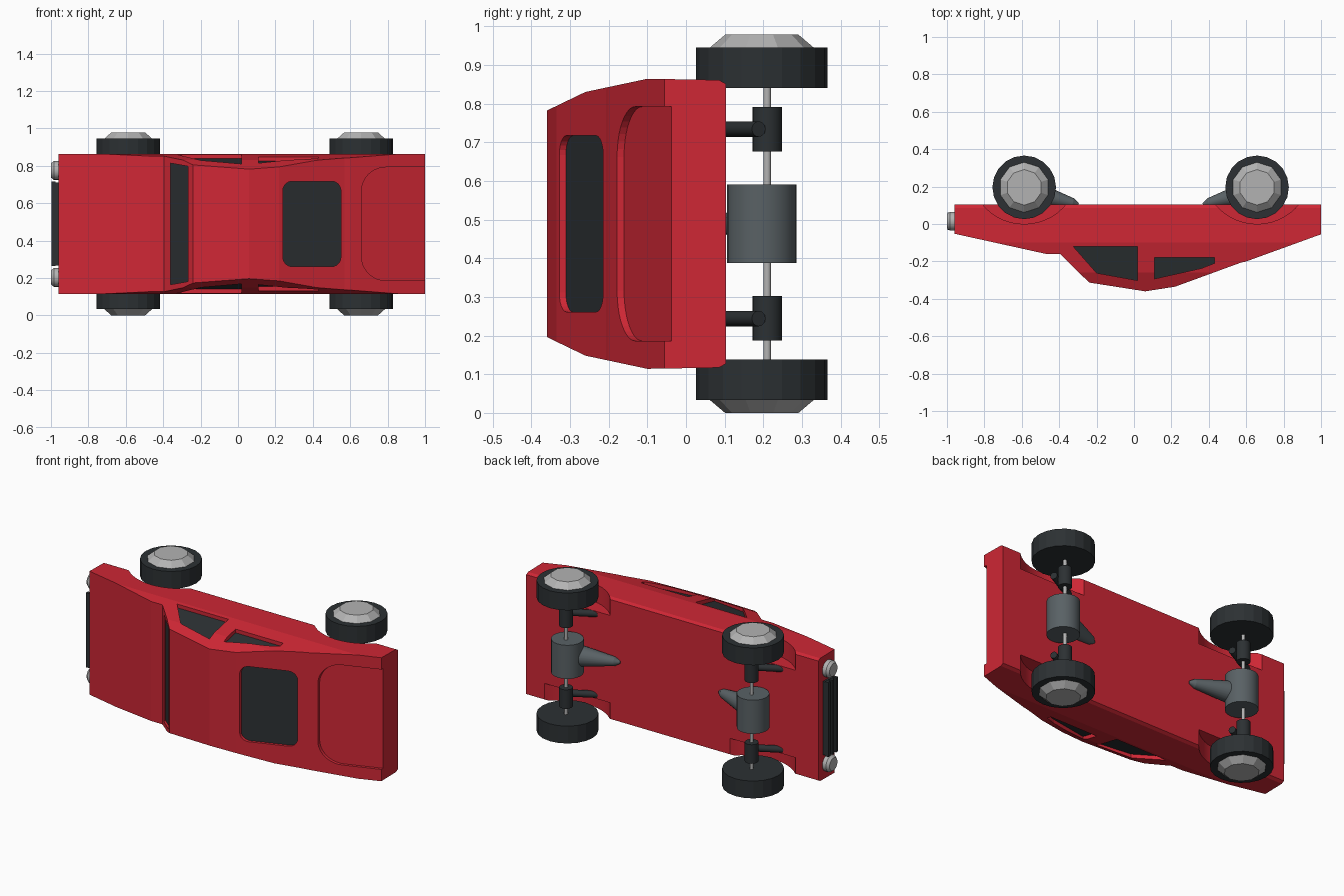
import bpy, bmesh, math
from mathutils import Vector, Matrix

if "Cube" in bpy.data.objects:
    bpy.data.objects.remove(bpy.data.objects["Cube"])

CZ = 0.489                      # mid-plane of the car, which lies on its side
AXLES = {"front": (-0.587, 1), "rear": (0.658, -1)}


def material(name, rgb):
    m = bpy.data.materials.new(name)
    m.diffuse_color = (*rgb, 1)
    m.use_nodes = True
    m.node_tree.nodes["Principled BSDF"].inputs["Base Color"].default_value = m.diffuse_color
    return m


RED = material("red_paint", (0.62, 0.02, 0.035))
DARK = material("dark", (0.025, 0.03, 0.033))
GUN = material("gunmetal", (0.1, 0.12, 0.13))
SILVER = material("silver", (0.45, 0.45, 0.45))


def finish(name, bm, mat, smooth=False):
    bmesh.ops.recalc_face_normals(bm, faces=bm.faces)
    me = bpy.data.meshes.new(name)
    bm.to_mesh(me)
    bm.free()
    ob = bpy.data.objects.new(name, me)
    bpy.context.collection.objects.link(ob)
    if mat:
        me.materials.append(mat)
    if smooth:
        bpy.ops.object.select_all(action='DESELECT')
        ob.select_set(True)
        bpy.context.view_layer.objects.active = ob
        bpy.ops.object.shade_smooth_by_angle(angle=math.radians(35))
    return ob


def prism(name, pts, vec, mat=None):
    bm = bmesh.new()
    a = [bm.verts.new(p) for p in pts]
    b = [bm.verts.new(Vector(p) + Vector(vec)) for p in pts]
    bm.faces.new(a)
    bm.faces.new(b)
    for i in range(len(a)):
        j = (i + 1) % len(a)
        bm.faces.new((a[i], a[j], b[j], b[i]))
    return finish(name, bm, mat)


def rod(name, p, q, r1, mat, r2=None, seg=20, smooth=True):
    p, q = Vector(p), Vector(q)
    d = q - p
    rot = d.to_track_quat('Z', 'Y').to_matrix().to_4x4()
    bm = bmesh.new()
    bmesh.ops.create_cone(bm, cap_ends=True, segments=seg, radius1=r1,
                          radius2=r1 if r2 is None else r2, depth=d.length,
                          matrix=Matrix.Translation((p + q) / 2) @ rot)
    return finish(name, bm, mat, smooth)


def boolean(ob, cutter, op='DIFFERENCE'):
    m = ob.modifiers.new("cut", 'BOOLEAN')
    m.operation, m.object, m.solver = op, cutter, 'EXACT'
    bpy.context.view_layer.objects.active = ob
    bpy.ops.object.modifier_apply(modifier=m.name)
    bpy.data.objects.remove(cutter)


def recess(name, pts, out, glass=True):
    """Cut a pocket outward from the floor polygon and lay a pane on the floor."""
    out = Vector(out)
    boolean(body, prism("cutter", pts, out * 0.3))
    if glass:
        prism(name, [Vector(p) + out * 0.003 for p in pts], out * -0.012, DARK)


def rounded(x0, x1, h, r, n=6):
    """Rounded rectangle in x and z, half height h."""
    pts = []
    for k, (cx, cz) in enumerate([(x1 - r, h - r), (x0 + r, h - r), (x0 + r, r - h), (x1 - r, r - h)]):
        for i in range(n + 1):
            a = (k + i / n) * math.pi / 2
            pts.append((cx + r * math.cos(a), CZ + cz + r * math.sin(a)))
    return pts


# Body shell: side profile intersected with cross-section
profile = [(-.96, .103), (-.96, -.052), (-.47, -.16), (-.395, -.16), (-.24, -.313), (.06, -.36),
           (.22, -.335), (.57, -.207), (.60, -.2), (1, -.055), (1, .103)]
section = [(.103, .362), (.085, .372), (-.1, .375), (-.26, .341), (-.37, .288)]
body = prism("body", [(x, y, -.2) for x, y in profile], (0, 0, 1.4), RED)
ring = [(-1.2, y, CZ + h) for y, h in section] + [(-1.2, y, CZ - h) for y, h in reversed(section)]
boolean(body, prism("cutter", ring, (2.4, 0, 0)), 'INTERSECT')

# Wheel arches
for x, _ in AXLES.values():
    for s in (-1, 1):
        boolean(body, rod("cutter", (x, .29, CZ + s * .265), (x, .29, CZ + s * .5), .29, None, seg=48))

# Windscreen, rear window and open boot recess
recess("windscreen", [(x, -.16 - (x + .395) * .987 + .02, CZ + z)
                      for x, z in [(-.362, -.325), (-.268, -.308), (-.268, .308), (-.362, .325)]], (0, -1, 0))
recess("rear_window", [(x, -.335 + (x - .22) * .3657 + .02, z) for x, z in rounded(.24, .55, .228, .05)], (0, -1, 0))
recess("boot", [(x, -.2 + (x - .6) * .3625 + .018, z) for x, z in rounded(.66, 1.3, .303, .13, 10)], (0, -1, 0), False)

# Side windows on both flanks
side = {"front_side_window": [(-.325, -.12), (.02, -.12), (.02, -.302), (-.2, -.262)],
        "rear_side_window": [(.11, -.18), (.43, -.18), (.43, -.21), (.36, -.237), (.11, -.293)]}
for name, poly in side.items():
    for s in (-1, 1):
        recess(name, [(x, y, CZ + s * (.35 + (y + .1) * .22)) for x, y in poly], (0, 0, s))

for end, (x, d) in AXLES.items():
    # Axle, differential drum and tapered drive housing
    rod(end + "_axle", (x, .21, CZ - .36), (x, .21, CZ + .36), .01, SILVER, seg=12)
    rod(end + "_differential", (x, .196, CZ - .102), (x, .196, CZ + .102), .09, GUN, seg=24)
    rod(end + "_drive_housing", (x, .178, CZ), (x + d * .26, .112, CZ), .072, GUN, .026, 24)
    rod(end + "_drive_tip", (x + d * .26, .112, CZ), (x + d * .29, .104, CZ), .026, GUN, .008, 24)
    for s in (-1, 1):
        # Wheels with faceted hubcaps
        z = lambda h: (x, .196, CZ + s * h)
        rod(end + "_tyre", z(.351), z(.456), .17, DARK, seg=20, smooth=False)
        rod(end + "_hubcap", z(.456), z(.489), .134, SILVER, .095, 10, False)
        # Bearings and suspension arms
        rod(end + "_bearing", (x, .21, CZ + s * .187), (x, .21, CZ + s * .302), .038, DARK)
        rod(end + "_arm", (x + .06, .188, CZ + s * .245), (x - .13, .085, CZ + s * .245), .02, DARK, seg=16)

# Headlights
for s in (-1, 1):
    z = CZ + s * .286
    rod("headlight", (-.95, .015, z), (-.985, .015, z), .05, SILVER, seg=24)
    rod("headlight_lens", (-.985, .015, z), (-1, .015, z), .05, SILVER, .038, 24)

# Grille: frame with raised slats
def box(name, x0, x1, y0, y1, h):
    prism(name, [(x0, y0, CZ - h), (x1, y0, CZ - h), (x1, y1, CZ - h), (x0, y1, CZ - h)], (0, 0, 2 * h), DARK)


box("grille", -.985, -.95, -.03, .06, .222)
for y in (-.032, .005, .042):
    box("grille_slat", -.998, -.975, y, y + .02, .226)
